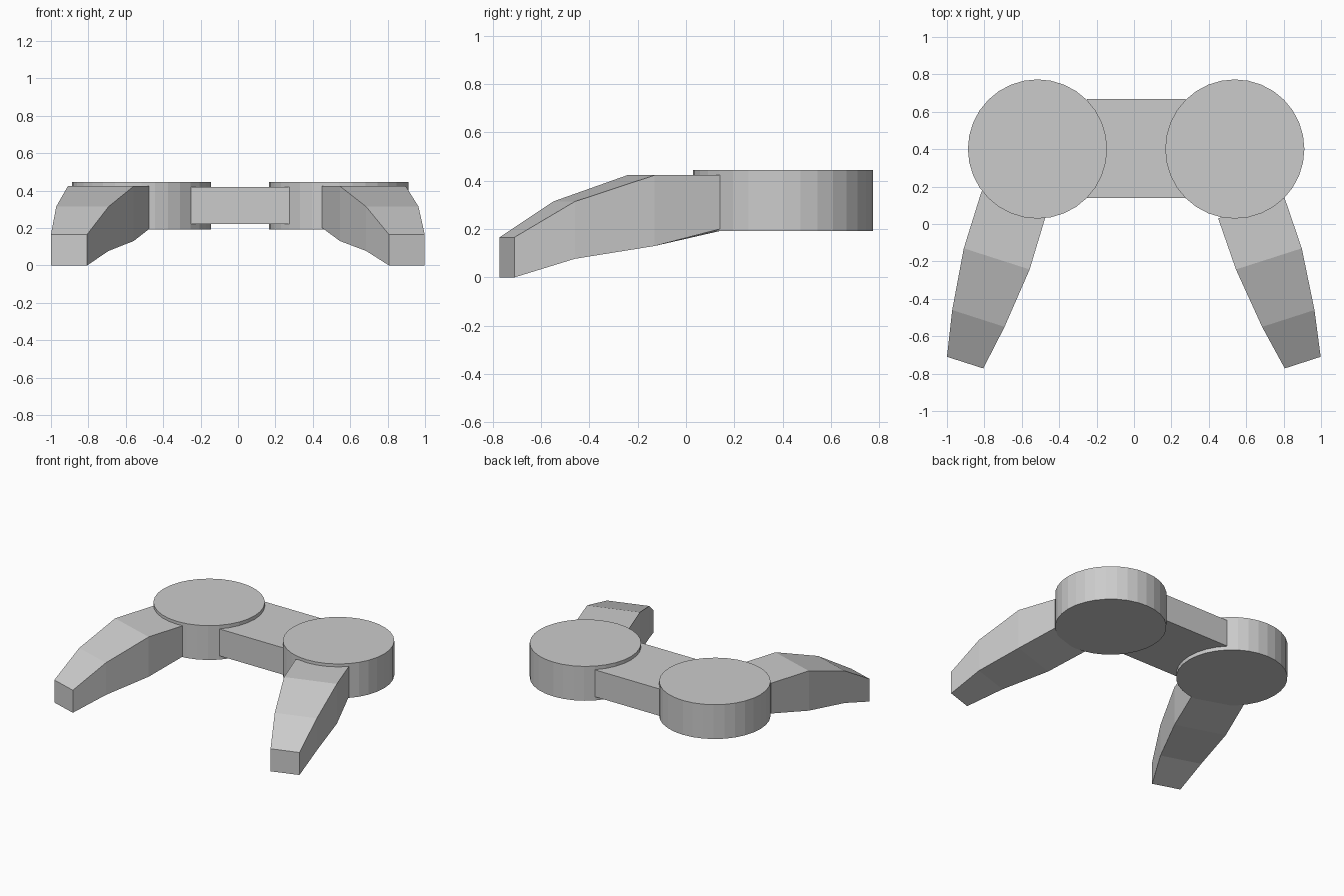
import bpy, bmesh

if "Cube" in bpy.data.objects:
    bpy.data.objects.remove(bpy.data.objects["Cube"])


def add_disc(name, x):
    bpy.ops.mesh.primitive_cylinder_add(vertices=32, radius=0.372, depth=0.253,
                                        location=(x, 0.401, 0.318))
    bpy.context.object.name = name


def add_box(name, lo, hi):
    bpy.ops.mesh.primitive_cube_add(size=1, location=[(a + b) / 2 for a, b in zip(lo, hi)])
    ob = bpy.context.object
    ob.name = name
    ob.scale = [b - a for a, b in zip(lo, hi)]


def add_leg(name, sections):
    # each section: outer xy, inner xy, bottom z, top z
    bm = bmesh.new()
    rings = []
    for ox, oy, ix, iy, z0, z1 in sections:
        rings.append([bm.verts.new(p) for p in
                      ((ox, oy, z0), (ix, iy, z0), (ix, iy, z1), (ox, oy, z1))])
    for a, b in zip(rings, rings[1:]):
        for i in range(4):
            j = (i + 1) % 4
            bm.faces.new((a[i], a[j], b[j], b[i]))
    bm.faces.new(rings[0])
    bm.faces.new(rings[-1])
    bmesh.ops.recalc_face_normals(bm, faces=bm.faces)
    mesh = bpy.data.meshes.new(name)
    bm.to_mesh(mesh)
    bm.free()
    bpy.context.collection.objects.link(bpy.data.objects.new(name, mesh))


# round discs
add_disc("left_disc", -0.516)
add_disc("right_disc", 0.539)

# bridge between the discs
add_box("bridge", (-0.25, 0.14, 0.22), (0.275, 0.667, 0.418))

# tapering bent legs
add_leg("right_leg", [
    (0.805, 0.14, 0.45, 0.03, 0.2, 0.423),
    (0.897, -0.13, 0.545, -0.243, 0.13, 0.423),
    (0.965, -0.46, 0.685, -0.55, 0.077, 0.314),
    (0.998, -0.71, 0.806, -0.772, 0.0, 0.166)])
add_leg("left_leg", [
    (-0.815, 0.175, -0.468, 0.055, 0.2, 0.423),
    (-0.91, -0.13, -0.558, -0.243, 0.13, 0.423),
    (-0.972, -0.46, -0.692, -0.55, 0.077, 0.314),
    (-1.0, -0.71, -0.806, -0.772, 0.0, 0.166)])
